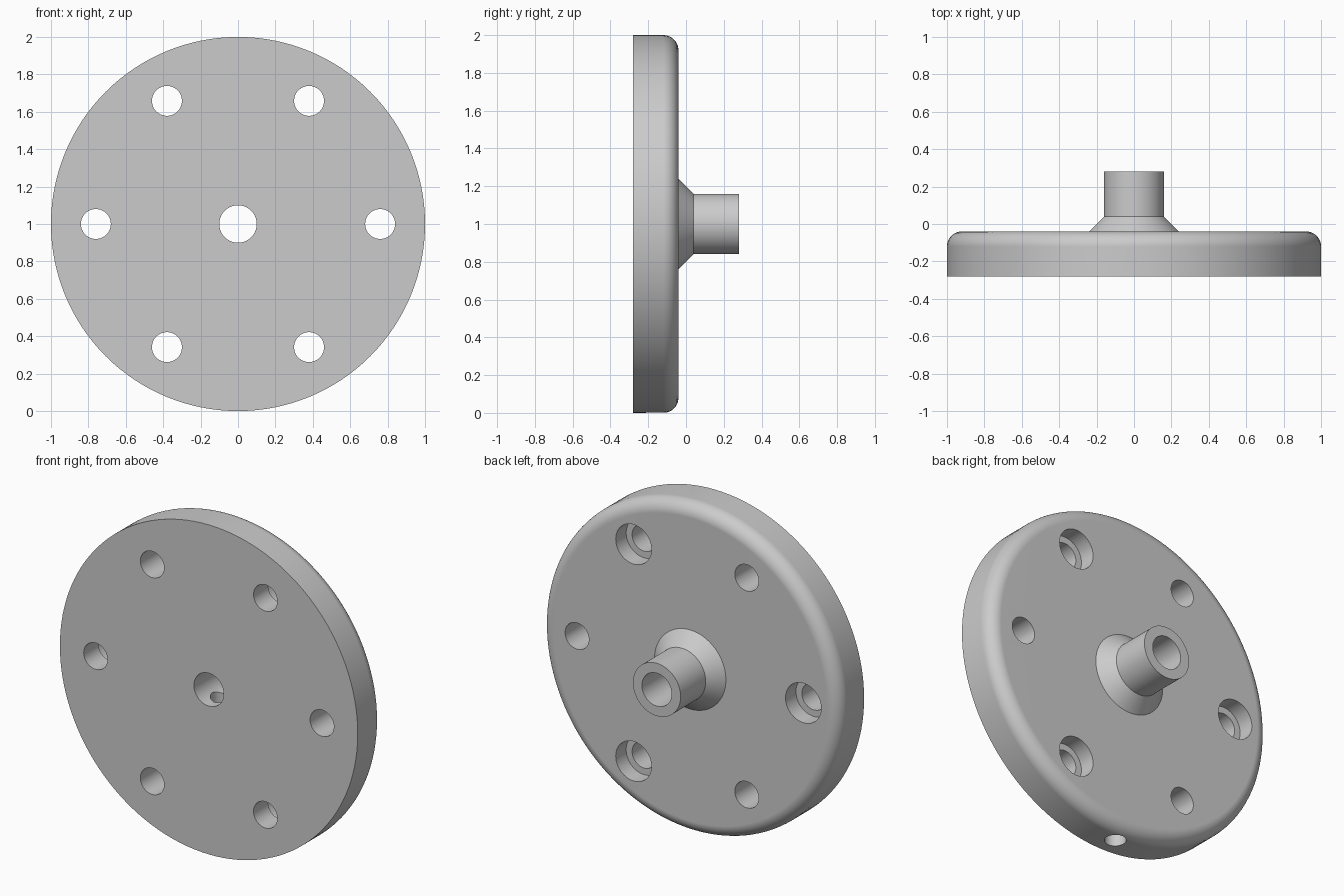
import bpy, bmesh, math
from mathutils import Matrix, Vector

old = bpy.data.objects.get("Cube")
if old:
    bpy.data.objects.remove(old, do_unlink=True)

FRONT, BACK, TIP = -0.28, -0.04, 0.28
RIM, FILLET, BORE = 1.0, 0.08, 0.1
CENTRE = Vector((0, 0, 1))

grey = bpy.data.materials.new("plain grey")
grey.use_nodes = True
colour = (0.6, 0.6, 0.6, 1)
grey.diffuse_color = colour
grey.node_tree.nodes["Principled BSDF"].inputs["Base Color"].default_value = colour


def make_object(name, bm):
    bmesh.ops.recalc_face_normals(bm, faces=bm.faces)
    mesh = bpy.data.meshes.new(name)
    bm.to_mesh(mesh)
    bm.free()
    mesh.materials.append(grey)
    obj = bpy.data.objects.new(name, mesh)
    bpy.context.collection.objects.link(obj)
    return obj


def lathe(name, profile, steps=128):
    """Turn a closed (radius, y) profile around the y axis through CENTRE."""
    bm = bmesh.new()
    verts = [bm.verts.new((0, y, 1 + r)) for r, y in profile]
    edges = [bm.edges.new((a, b)) for a, b in zip(verts, verts[1:] + verts[:1])]
    bmesh.ops.spin(bm, geom=verts + edges, cent=CENTRE, axis=(0, 1, 0),
                   angle=math.tau, steps=steps, use_merge=True)
    bmesh.ops.remove_doubles(bm, verts=bm.verts, dist=0.0001)
    return make_object(name, bm)


def drill(target, start, end, radius):
    """Cut a round hole between two points."""
    start, end = Vector(start), Vector(end)
    axis = end - start
    turn = axis.to_track_quat('Z', 'Y').to_matrix().to_4x4()
    bm = bmesh.new()
    bmesh.ops.create_cone(bm, cap_ends=True, segments=48, radius1=radius,
                          radius2=radius, depth=axis.length,
                          matrix=Matrix.Translation((start + end) / 2) @ turn)
    cutter = make_object("hole_cutter", bm)
    cutter.hide_render = True
    mod = target.modifiers.new("hole", 'BOOLEAN')
    mod.operation, mod.solver, mod.object = 'DIFFERENCE', 'EXACT', cutter
    bpy.ops.object.modifier_apply(modifier=mod.name)
    bpy.data.objects.remove(cutter, do_unlink=True)


# Round plate with filleted back rim, conical shoulder, tube and through bore
fillet = [(RIM - FILLET + FILLET * math.cos(a), BACK - FILLET + FILLET * math.sin(a))
          for a in (math.pi / 2 * i / 10 for i in range(11))]
profile = ([(BORE, FRONT), (RIM, FRONT)] + fillet
           + [(0.24, BACK), (0.16, 0.04), (0.16, TIP), (BORE, TIP)])
hub = lathe("flanged_hub", profile)
bpy.ops.object.select_all(action='DESELECT')
bpy.context.view_layer.objects.active = hub
hub.select_set(True)

# Six bolt holes, every other one counterbored from the back
for i in range(6):
    a = math.radians(60 * i)
    x, z = 0.76 * math.cos(a), 1 + 0.76 * math.sin(a)
    drill(hub, (x, FRONT - 0.1, z), (x, BACK + 0.1, z), 0.08)
    if i % 2:
        drill(hub, (x, BACK - 0.1, z), (x, BACK + 0.1, z), 0.12)

# Radial set-screw hole from the bottom of the rim into the bore
drill(hub, (0, -0.16, -0.1), (0, -0.16, 1), 0.06)

# Smooth curved walls, crisp edges and flat faces
bpy.ops.object.shade_smooth_by_angle(angle=math.radians(30))
normals = hub.modifiers.new("flat_faces", 'WEIGHTED_NORMAL')
normals.keep_sharp = True
